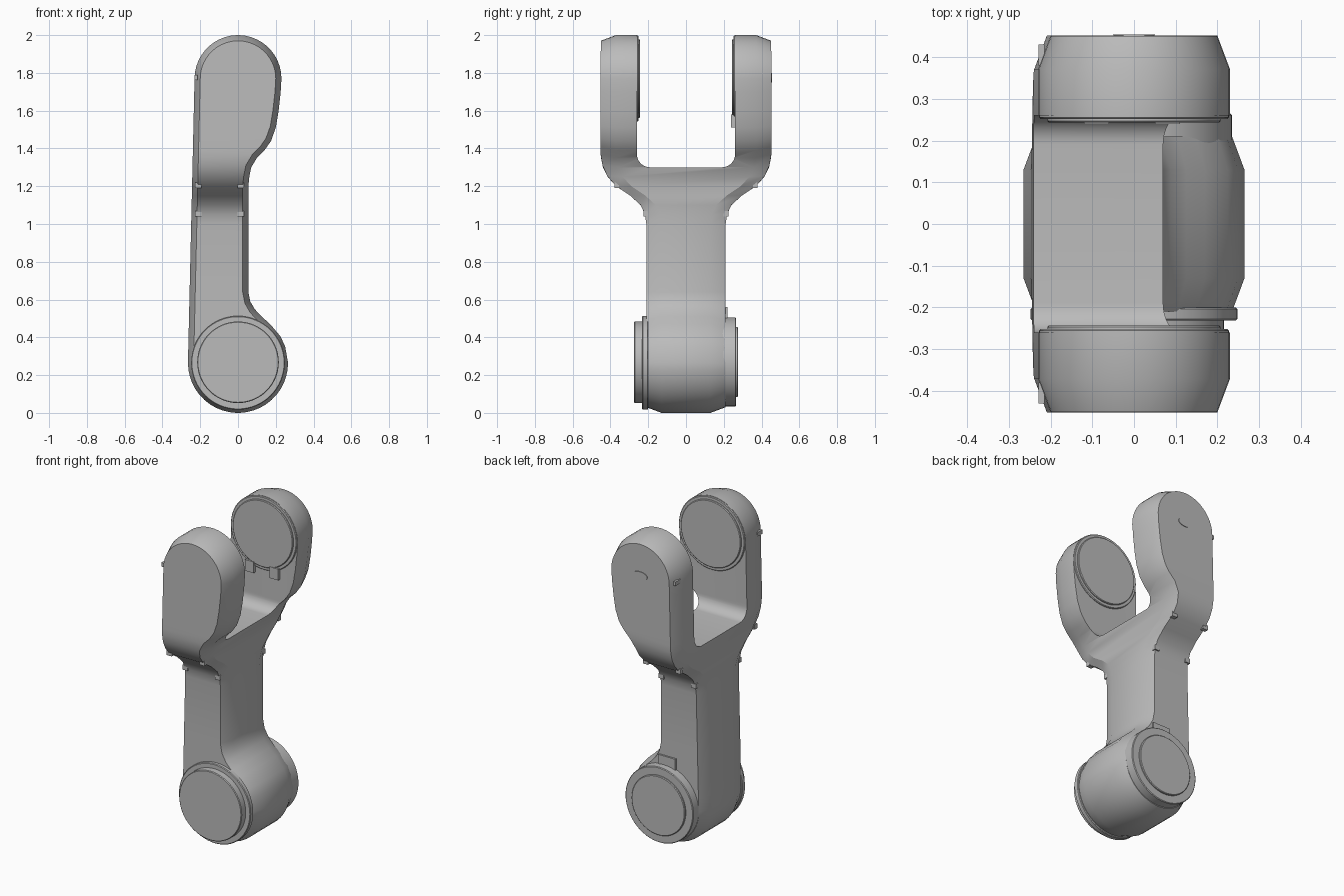
import bpy, bmesh
from math import sin, cos, radians
from mathutils import Matrix, Vector

if "Cube" in bpy.data.objects:
    bpy.data.objects.remove(bpy.data.objects["Cube"], do_unlink=True)

GREY = bpy.data.materials.new("light grey")
GREY.use_nodes = True
GREY.diffuse_color = (0.5, 0.5, 0.5, 1)
GREY.node_tree.nodes["Principled BSDF"].inputs["Base Color"].default_value = (0.5, 0.5, 0.5, 1)


def add_object(name, bm, smooth=True):
    bmesh.ops.recalc_face_normals(bm, faces=bm.faces)
    mesh = bpy.data.meshes.new(name)
    bm.to_mesh(mesh)
    bm.free()
    mesh.materials.append(GREY)
    obj = bpy.data.objects.new(name, mesh)
    bpy.context.collection.objects.link(obj)
    if smooth:
        smooth_object(obj)
    return obj


def smooth_object(obj):
    bpy.ops.object.select_all(action='DESELECT')
    obj.select_set(True)
    bpy.context.view_layer.objects.active = obj
    bpy.ops.object.shade_smooth_by_angle(angle=radians(25))


def box_mesh(size, center):
    bm = bmesh.new()
    bmesh.ops.create_cube(bm, size=1)
    bmesh.ops.scale(bm, vec=size, verts=bm.verts)
    bmesh.ops.translate(bm, vec=center, verts=bm.verts)
    return bm


def disc(name, z, radius, y0, y1, chamfer=0.004):
    bm = bmesh.new()
    turn = Matrix.Translation((0, (y0 + y1) / 2, z)) @ Matrix.Rotation(radians(90), 4, 'X')
    bmesh.ops.create_cone(bm, cap_ends=True, segments=64, radius1=radius, radius2=radius,
                          depth=abs(y1 - y0), matrix=turn)
    rims = [e for e in bm.edges if abs(e.verts[0].co.y - e.verts[1].co.y) < 1e-5]
    bmesh.ops.bevel(bm, geom=rims, offset=chamfer, segments=1, affect='EDGES')
    return add_object(name, bm)


def half_depth(z):
    # Distance from the centre plane to the outer face: slim shank, wide fork
    table = [(0, .21), (1.0, .21), (1.05, .217), (1.1, .24), (1.15, .295), (1.2, .37),
             (1.25, .415), (1.3, .44), (1.36, .452), (3, .45)]
    for (z0, y0), (z1, y1) in zip(table, table[1:]):
        if z <= z1:
            return y0 + (y1 - y0) * (z - z0) / (z1 - z0)


# Outline of the link: round foot, narrow shank, round head
LOW_Z, LOW_R, TOP_Z, TOP_R = .265, .265, 1.77, .23
right, left = [], []
for a in range(-88, 1, 8):
    c, s = LOW_R * cos(radians(a)), LOW_R * sin(radians(a))
    right.append((c, LOW_Z + s))
    left.append((-c, LOW_Z + s))
middle = [(.25, .35), (.225, .405), (.17, .47), (.125, .51), (.088, .55), (.065, .59),
          (.055, .64), (.055, 1.0), (.055, 1.05), (.055, 1.1), (.055, 1.15), (.055, 1.2),
          (.06, 1.25), (.07, 1.3), (.1, 1.35), (.14, 1.39), (.175, 1.44), (.2, 1.51),
          (.215, 1.6), (.226, 1.7)]
for x, z in middle:
    right.append((x, z))
    left.append((-LOW_R + (LOW_R - TOP_R) * (z - LOW_Z) / (TOP_Z - LOW_Z), z))
for a in range(0, 89, 8):
    c, s = TOP_R * cos(radians(a)), TOP_R * sin(radians(a))
    right.append((c, TOP_Z + s))
    left.append((-c, TOP_Z + s))
outer = [Vector(p) for p in right + left[::-1]]
count, half = len(outer), len(right)

# The outer faces use the same outline moved inward, giving a chamfer all round
inner = []
for i, p in enumerate(outer):
    t = (outer[(i + 1) % count] - outer[i - 1]).normalized()
    inner.append(p + Vector((-t.y, t.x)) * .03)

bm = bmesh.new()
rings = []
for outline, side, cut in ((inner, -1, 0), (outer, -1, .08), (outer, 1, .08), (inner, 1, 0)):
    rings.append([bm.verts.new((p.x, side * (half_depth(p.y) - cut), p.y)) for p in outline])
for a, b in zip(rings, rings[1:]):
    for i in range(count):
        j = (i + 1) % count
        bm.faces.new((a[i], a[j], b[j], b[i]))
for ring in (rings[0], rings[-1]):
    for i in range(half - 1):
        bm.faces.new((ring[i], ring[i + 1], ring[count - 2 - i], ring[count - 1 - i]))
link = add_object("forked_link", bm, smooth=False)

# Slot between the two arms, with rounded lower corners
bm = box_mesh((1, .52, 1), (0, 0, 1.8))
corners = [e for e in bm.edges if all(v.co.z < 1.5 for v in e.verts)
           and abs(e.verts[0].co.y - e.verts[1].co.y) < .01]
bmesh.ops.bevel(bm, geom=corners, offset=.07, segments=8, profile=.5, affect='EDGES')
cutter = add_object("slot_cutter", bm, smooth=False)
cut = link.modifiers.new("slot", 'BOOLEAN')
cut.operation, cut.solver, cut.object = 'DIFFERENCE', 'EXACT', cutter
bpy.context.view_layer.objects.active = link
bpy.ops.object.modifier_apply(modifier="slot")
bpy.data.objects.remove(cutter, do_unlink=True)
smooth_object(link)

# Lower joint: stepped caps front and back
disc("front_joint_ring", .265, .248, -.2, -.232)
disc("front_joint_cap", .268, .216, -.22, -.275)
disc("back_joint_ring", .27, .235, .19, .265)
disc("back_joint_cap", .27, .185, .25, .276)
add_object("back_joint_tab", box_mesh((.12, .03, .08), (-.02, .206, .52)), smooth=False)

# Fork bearings on the inner faces of both arms
for name, s in (("front", -1), ("back", 1)):
    disc(name + "_bearing_rim", TOP_Z, .228, s * .252, s * .28)
    disc(name + "_bearing_face", TOP_Z, .208, s * .243, s * .27)
    # Small clips under the fork and at the top of the shank
    for x in (-.21, .015):
        for z in (1.055, 1.205):
            y = s * (half_depth(z) - .008)
            add_object(name + "_clip", box_mesh((.035, .025, .03), (x, y, z)), smooth=False)
    add_object(name + "_side_mark", box_mesh((.014, .05, .025), (-.222, s * .405, 1.775)),
               smooth=False)

# Clips under the back bearing
for x in (-.09, .08):
    add_object("bearing_clip", box_mesh((.06, .025, .07), (x, .252, 1.545)), smooth=False)

# Raised oval badge on the back arm
bm = bmesh.new()
place = Matrix.Translation((0, .451, 1.775)) @ Matrix.Rotation(radians(90), 4, 'X')
bmesh.ops.create_cone(bm, cap_ends=True, segments=32, radius1=.05, radius2=.05, depth=.008,
                      matrix=place @ Matrix.Diagonal((1, .5, 1, 1)))
add_object("oval_badge", bm)
